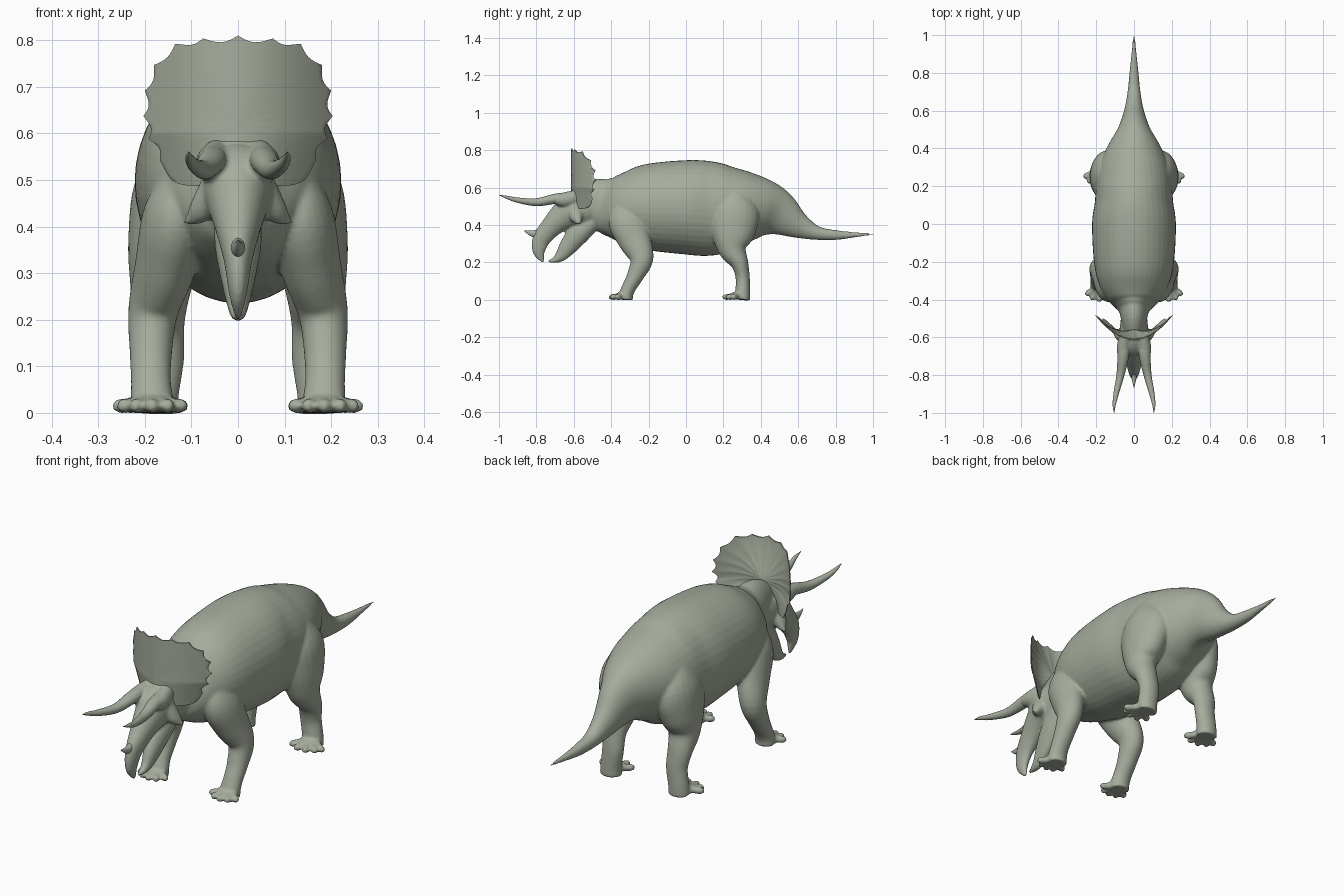
import bpy, bmesh, math
from mathutils import Vector

if "Cube" in bpy.data.objects:
    bpy.data.objects.remove(bpy.data.objects["Cube"])

skin = bpy.data.materials.new("sage_grey_skin")
skin.diffuse_color = (0.38, 0.42, 0.34, 1)
skin.use_nodes = True
skin.node_tree.nodes["Principled BSDF"].inputs["Base Color"].default_value = skin.diffuse_color


def spline(pts, steps):
    """Catmull-Rom through points of any dimension."""
    p = [Vector(q) for q in pts]
    p = [p[0] * 2 - p[1]] + p + [p[-1] * 2 - p[-2]]
    out = []
    for i in range(1, len(p) - 2):
        a, b, c, d = p[i - 1:i + 3]
        for k in range(steps):
            t = k / steps
            out.append(0.5 * (b * 2 + (c - a) * t + (a * 2 - b * 5 + c * 4 - d) * t * t
                              + (b * 3 - a - c * 3 + d) * t ** 3))
    return out + [p[-2]]


def tube(bm, pts, steps=5, sides=24):
    """Closed loft through (x, y, z, half width, half depth) rings."""
    path = spline(pts, steps)
    pos = [Vector(q[:3]) for q in path]
    rings = []
    for i, q in enumerate(path):
        t = (pos[min(i + 1, len(pos) - 1)] - pos[max(i - 1, 0)]).normalized()
        side = (Vector((1, 0, 0)) - t * t.x).normalized()
        nor = t.cross(side)
        w, d = max(q[3], .001), max(q[4], .001)
        rings.append([bm.verts.new(pos[i] + side * w * math.cos(a) + nor * d * math.sin(a))
                      for a in (2 * math.pi * k / sides for k in range(sides))])
    faces = [bm.faces.new(rings[0]), bm.faces.new(rings[-1])]
    for r, s in zip(rings, rings[1:]):
        for k in range(sides):
            n = (k + 1) % sides
            faces.append(bm.faces.new((r[k], r[n], s[n], s[k])))
    bmesh.ops.recalc_face_normals(bm, faces=faces)


def finish(bm, name):
    me = bpy.data.meshes.new(name)
    bm.to_mesh(me)
    bm.free()
    ob = bpy.data.objects.new(name, me)
    bpy.context.collection.objects.link(ob)
    me.materials.append(skin)
    for f in me.polygons:
        f.use_smooth = True
    return ob


bm = bmesh.new()

# Trunk, neck and tail: y, top, bottom, half width
trunk = [(-.60, .60, .43, .05), (-.50, .645, .41, .07), (-.45, .655, .375, .085),
         (-.40, .665, .34, .14), (-.32, .69, .30, .185), (-.20, .728, .265, .212),
         (0, .747, .243, .222), (.12, .742, .235, .207), (.22, .725, .255, .20),
         (.32, .69, .30, .18), (.42, .643, .33, .135), (.50, .58, .337, .085),
         (.60, .47, .327, .052), (.70, .395, .32, .034), (.80, .373, .32, .024),
         (.90, .362, .333, .014), (1.005, .356, .348, .004)]
tube(bm, [(0, y, (t + b) / 2, w, (t - b) / 2) for y, t, b, w in trunk], sides=40)

# Skull curving down into the hooked beak
tube(bm, [(0, -.50, .50, .07, .09), (0, -.60, .48, .078, .10), (0, -.665, .44, .062, .075),
          (0, -.725, .385, .045, .056), (0, -.773, .325, .03, .048),
          (0, -.787, .265, .021, .036), (0, -.776, .225, .012, .02),
          (0, -.763, .2, .004, .005)])
# Lower jaw
tube(bm, [(0, -.50, .42, .05, .05), (0, -.57, .36, .05, .06), (0, -.63, .285, .036, .048),
          (0, -.67, .235, .024, .032), (0, -.705, .212, .016, .016), (0, -.737, .207, .006, .006)])


def toes(cx, cy, angles, length):
    for a in angles:
        dx, dy = math.sin(math.radians(a)) * s, -math.cos(math.radians(a))
        tube(bm, [(cx * s + dx * d, cy + dy * d, z, r, r) for d, z, r in
                  ((0, .03, .022), (length * .6, .017, .016),
                   (length * .85, .015, .016), (length, .011, .007))], 3, 12)


for s in (1, -1):
    # Front leg
    tube(bm, [(.12 * s, -.33, .50, .05, .07), (.135 * s, -.315, .42, .07, .10),
              (.155 * s, -.275, .32, .066, .088), (.182 * s, -.238, .22, .054, .064),
              (.187 * s, -.268, .135, .046, .046), (.187 * s, -.303, .07, .043, .038),
              (.185 * s, -.32, .03, .046, .038), (.185 * s, -.322, 0, .046, .038)])
    toes(.185, -.325, (-58, -28, 0, 28, 55), .088)
    # Hind leg
    tube(bm, [(.10 * s, .25, .58, .07, .07), (.13 * s, .255, .47, .095, .135),
              (.155 * s, .25, .36, .082, .12), (.166 * s, .25, .27, .066, .078),
              (.17 * s, .287, .195, .056, .047), (.165 * s, .303, .12, .05, .038),
              (.175 * s, .303, .04, .048, .04), (.177 * s, .30, 0, .05, .043)])
    toes(.18, .29, (-45, -15, 15, 42, 64), .098)
    # Cheek spike and brow ridge
    tube(bm, [(.03 * s, -.60, .49, .05, .05), (.075 * s, -.585, .44, .03, .034),
              (.098 * s, -.575, .418, .016, .018), (.116 * s, -.57, .408, .004, .004)])
    tube(bm, [(.045 * s, -.58, .55, .03, .04), (.055 * s, -.65, .535, .036, .04),
              (.058 * s, -.70, .54, .029, .028), (.06 * s, -.73, .54, .02, .02)])

body = finish(bm, "body")
rm = body.modifiers.new("fuse", 'REMESH')
rm.mode = 'VOXEL'
rm.voxel_size = .0065
rm.use_smooth_shade = True
sm = body.modifiers.new("soften", 'SMOOTH')
sm.factor = .5
sm.iterations = 5

# Brow horns
for s, name in ((1, "brow_horn_left"), (-1, "brow_horn_right")):
    bm = bmesh.new()
    tube(bm, [(.052 * s, -.63, .545, .03, .03), (.057 * s, -.70, .54, .03, .027),
              (.072 * s, -.80, .522, .021, .021), (.095 * s, -.90, .533, .014, .014),
              (.105 * s, -.96, .549, .008, .008), (.105 * s, -1, .56, .001, .001)], 6, 20)
    finish(bm, name)

# Nose horn
bm = bmesh.new()
tube(bm, [(0, -.77, .355, .018, .028), (0, -.81, .353, .014, .02),
          (0, -.84, .36, .008, .011), (0, -.866, .371, .001, .001)], 5, 16)
finish(bm, "nose_horn")

# Frill: scalloped shield, swept back at the sides
tips = [(0, .81), (.075, .804), (.135, .792), (.18, .747), (.2, .692), (.203, .637),
        (.192, .588), (.168, .543), (.135, .495), (.065, .49), (0, .52)]
half, steps = [], 8
for i, p in enumerate(spline(tips, steps)):
    dip = .012 * math.sin(math.pi * (i % steps) / steps) if i < 7 * steps else 0
    v = p - Vector((0, .62))
    half.append(v * (1 - dip / v.length))
outline = half + [Vector((-v.x, v.y)) for v in half[-2:0:-1]]
bm = bmesh.new()
levels = [.02, .2, .4, .55, .7, .8, .9, .96, 1]


def frill_ring(t, back):
    ring = []
    for v in outline:
        x, z = v.x * t, .62 + v.y * t
        y = -.614 + 3.1 * x * x + .45 * max(0, .6 - z) * abs(x) / .2
        y += back * (.006 + .05 * (1 - t) ** 1.3)
        ring.append(bm.verts.new((x, y, z)))
    return ring


rings = [frill_ring(t, 0) for t in levels] + [frill_ring(t, 1) for t in reversed(levels)]
bm.faces.new(rings[0])
bm.faces.new(rings[-1])
for r, q in zip(rings, rings[1:]):
    for k in range(len(r)):
        n = (k + 1) % len(r)
        bm.faces.new((r[k], r[n], q[n], q[k]))
bmesh.ops.recalc_face_normals(bm, faces=bm.faces[:])
frill = finish(bm, "frill")
bpy.context.view_layer.objects.active = frill
frill.select_set(True)
bpy.ops.object.shade_smooth_by_angle(angle=math.radians(50))
